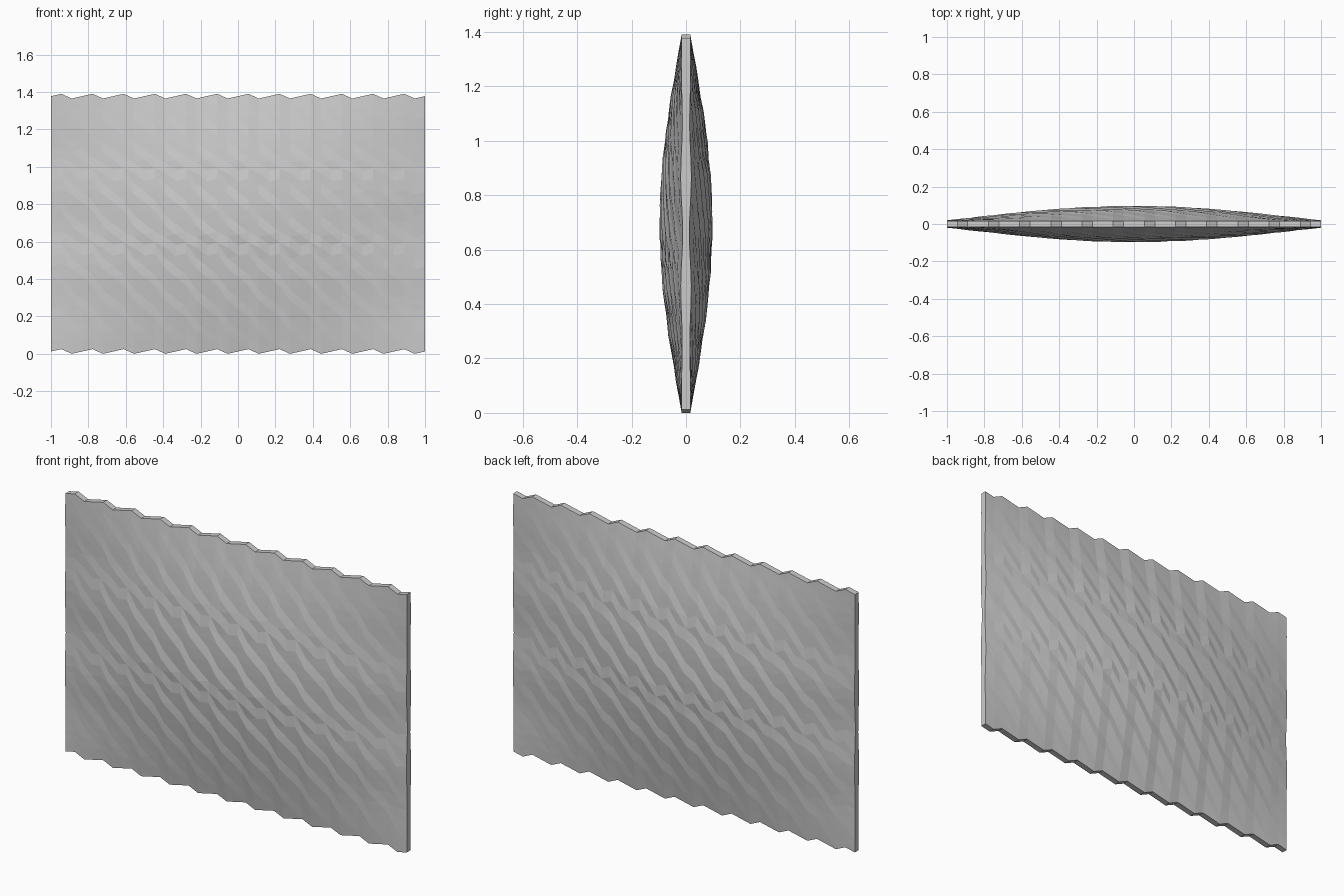
import bpy
import bmesh
import math

if "Cube" in bpy.data.objects:
    bpy.data.objects.remove(bpy.data.objects["Cube"])

COLS, ROWS = 36, 24
WIDTH, HEIGHT, BASE = 2.0, 1.365, 0.0125

grey = bpy.data.materials.new("plain_grey")
grey.diffuse_color = (0.6, 0.6, 0.6, 1)
grey.use_nodes = True
grey.node_tree.nodes["Principled BSDF"].inputs["Base Color"].default_value = grey.diffuse_color

# Diagonal ripple offset per row, reversing in two narrow bands
shift = [0]
for j in range(ROWS):
    shift.append(shift[-1] + (-1 if j in (9, 10, 16, 17) else 1))


def point(i, j, side):
    """Grid point on the front (side -1) or back (side 1) skin."""
    u, v = i / COLS, j / ROWS
    x = (u - 0.5) * WIDTH
    z = BASE + v * HEIGHT
    su, sv = math.sin(math.pi * u), math.sin(math.pi * v)
    half = 0.016 + 0.078 * su * sv
    half += 0.004 * sv * math.cos(2 * math.pi * (z - 0.45) / 0.42) * (1 - su)
    half += 0.004 * sv * su ** 0.5 * math.sin(2 * math.pi * (shift[j] - side * i) / 3)
    # Scalloped rows: each column is lifted by a three-step wave
    z += 0.0144 * math.sin(2 * math.pi * i / 3)
    return x, side * half, z


bm = bmesh.new()
skins = {}
for side in (-1, 1):
    skins[side] = [[bm.verts.new(point(i, j, side)) for i in range(COLS + 1)]
                   for j in range(ROWS + 1)]

# Front and back skins, split along the ripple diagonals
for side, g in skins.items():
    for j in range(ROWS):
        for i in range(COLS):
            a, b, c, d = g[j][i], g[j][i + 1], g[j + 1][i + 1], g[j + 1][i]
            if side < 0:
                bm.faces.new((a, b, d))
                bm.faces.new((b, c, d))
            else:
                bm.faces.new((a, c, b))
                bm.faces.new((a, d, c))

# Rim strip joining the two skins
f, k = skins[-1], skins[1]
for i in range(COLS):
    bm.faces.new((f[0][i], k[0][i], k[0][i + 1], f[0][i + 1]))
    bm.faces.new((f[ROWS][i], f[ROWS][i + 1], k[ROWS][i + 1], k[ROWS][i]))
for j in range(ROWS):
    bm.faces.new((f[j][0], f[j + 1][0], k[j + 1][0], k[j][0]))
    bm.faces.new((f[j][COLS], k[j][COLS], k[j + 1][COLS], f[j + 1][COLS]))

bmesh.ops.recalc_face_normals(bm, faces=bm.faces)
# Rest the lowest scallop on the ground
low = min(v.co.z for v in bm.verts)
bmesh.ops.translate(bm, verts=bm.verts, vec=(0, 0, -low))

mesh = bpy.data.meshes.new("rippled_panel")
bm.to_mesh(mesh)
bm.free()
mesh.materials.append(grey)
panel = bpy.data.objects.new("rippled_panel", mesh)
bpy.context.collection.objects.link(panel)
